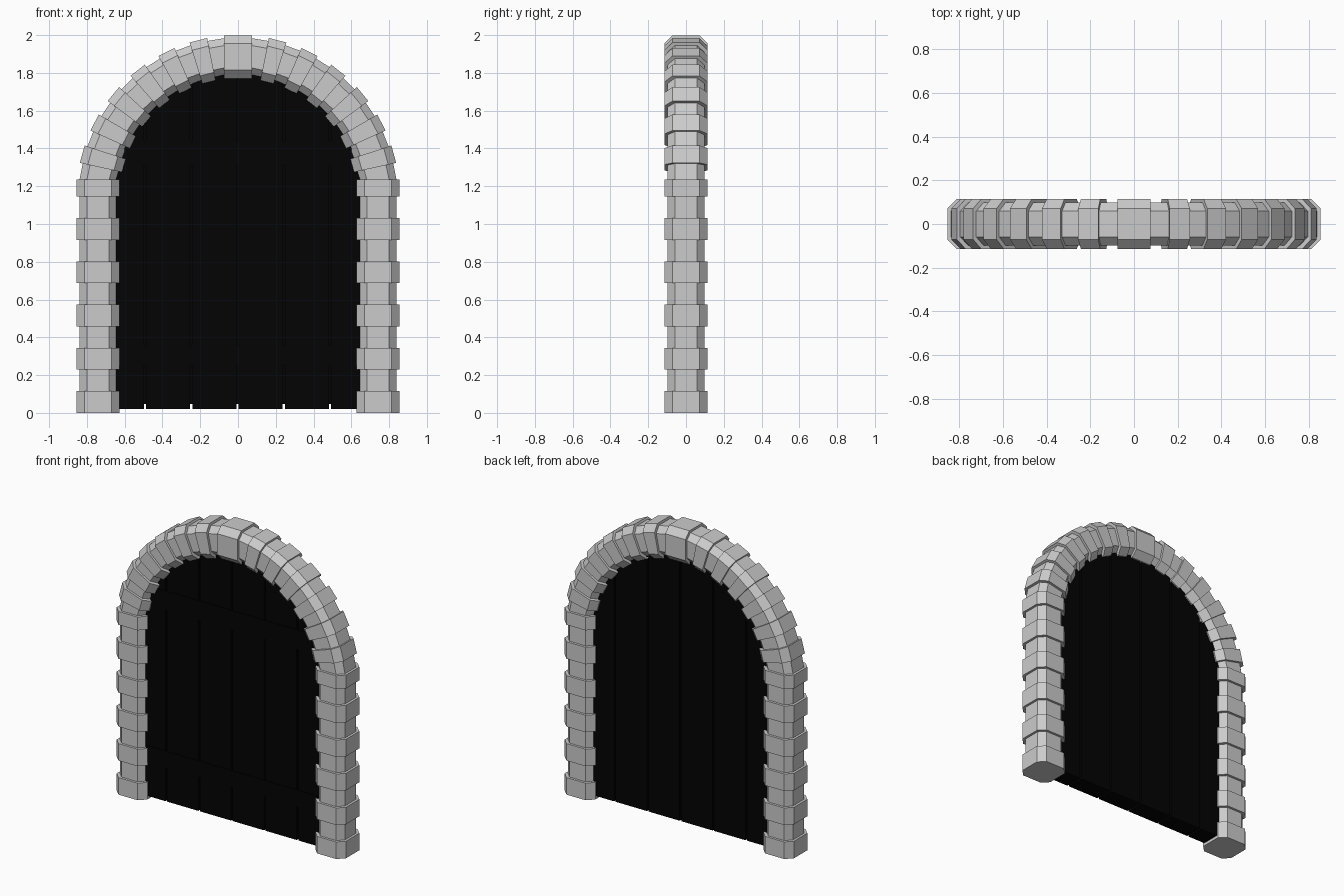
import bpy, bmesh, math
from mathutils import Vector

if "Cube" in bpy.data.objects:
    bpy.data.objects.remove(bpy.data.objects["Cube"])

R, ZC = 0.741, 1.144          # arch centreline radius and spring height
BIG, SMALL = (0.114, 0.071), (0.098, 0.059)   # half width and half flat of stones


def make_object(name, bm, mat=None):
    bmesh.ops.recalc_face_normals(bm, faces=bm.faces)
    me = bpy.data.meshes.new(name)
    bm.to_mesh(me)
    bm.free()
    ob = bpy.data.objects.new(name, me)
    bpy.context.collection.objects.link(ob)
    if mat:
        me.materials.append(mat)
    return ob


def ring(bm, block, end, size):
    # chamfered square section at one end of a block, wedge-shaped if tapered
    c, t, n, length, taper = block
    h, f = size
    pts = [(h, -f), (h, f), (f, h), (-f, h), (-h, f), (-h, -f), (-f, -h), (f, -h)]
    return [bm.verts.new(c + n * u + Vector((0, v, 0))
                         + t * (end * length / 2 * (1 + taper * u))) for u, v in pts]


# Stone blocks along the arch: (centre, tangent, radial normal, length, taper)
def pillar_blocks(side):
    out = []
    for i in range(6):
        z0, z1 = i * 0.229, min(i * 0.229 + 0.115, 1.235)
        out.append((Vector((side * R, 0, (z0 + z1) / 2)), Vector((0, 0, -side)),
                    Vector((side, 0, 0)), z1 - z0, 0))
    return out


def arch_block(deg, length, taper):
    a = math.radians(deg)
    n = Vector((math.sin(a), 0, math.cos(a)))
    return (Vector((0, 0, ZC)) + n * R, Vector((n.z, 0, -n.x)), n, length, taper)


angles = [14.2 + 12.1 * k for k in range(6)]
blocks = pillar_blocks(-1)
blocks += [arch_block(-a, 0.084, 1.2) for a in reversed(angles)]
blocks += [arch_block(0, 0.15, 0)]
blocks += [arch_block(a, 0.084, 1.2) for a in angles]
blocks += reversed(pillar_blocks(1))

# Stone arch: one stepped skin
bm = bmesh.new()
rings = []
for i, b in enumerate(blocks):
    if i > 0:
        rings.append(ring(bm, b, -1, SMALL))
    rings += [ring(bm, b, -1, BIG), ring(bm, b, 1, BIG)]
    if i < len(blocks) - 1:
        rings.append(ring(bm, b, 1, SMALL))
for r0, r1 in zip(rings, rings[1:]):
    for k in range(8):
        j = (k + 1) % 8
        bm.faces.new((r0[k], r0[j], r1[j], r1[k]))
bm.faces.new(rings[0])
bm.faces.new(rings[-1])
make_object("stone_arch", bm)

black = bpy.data.materials.new("black_wood")
black.diffuse_color = (0.001, 0.001, 0.001, 1)
black.use_nodes = True
black.node_tree.nodes["Principled BSDF"].inputs["Base Color"].default_value = black.diffuse_color


def slab(name, x0, x1, z0, y0, y1, r, z_top=None):
    # upright board whose top follows the arch, or is straight at z_top
    bm = bmesh.new()
    steps = 10 if z_top is None else 1
    outline = [(x0, z0), (x1, z0)]
    for i in range(steps + 1):
        x = x1 + (x0 - x1) * i / steps
        z = z_top or ZC + math.sqrt(max(r * r - x * x, 0))
        outline.append((x, z))
    face = bm.faces.new([bm.verts.new((x, y0, z)) for x, z in outline])
    ext = bmesh.ops.extrude_face_region(bm, geom=[face], use_keep_orig=True)
    vs = [v for v in ext["geom"] if isinstance(v, bmesh.types.BMVert)]
    bmesh.ops.translate(bm, verts=vs, vec=(0, y1 - y0, 0))
    return make_object(name, bm, black)


# Door planks with narrow gaps
edge, gap, depth = 0.66, 0.006, 0.062
seams = [-0.4925, -0.2475, -0.0025, 0.2425, 0.4875]
xs = [-edge - gap] + seams + [edge + gap]
for i, (a, b) in enumerate(zip(xs, xs[1:])):
    slab(f"door_plank_{i + 1}", a + gap, b - gap, 0.02, -depth, depth, edge)

# Thin core closing the gaps, and the two front battens
slab("door_core", -0.65, 0.65, 0.048, -depth + 0.015, depth - 0.015, 0.65)
for name, z0, z1, w in (("lower_batten", 0.25, 0.36, 0.64), ("upper_batten", 1.31, 1.44, 0.6)):
    slab(name, -w, w, z0, -depth - 0.006, -depth, 0, z1)
